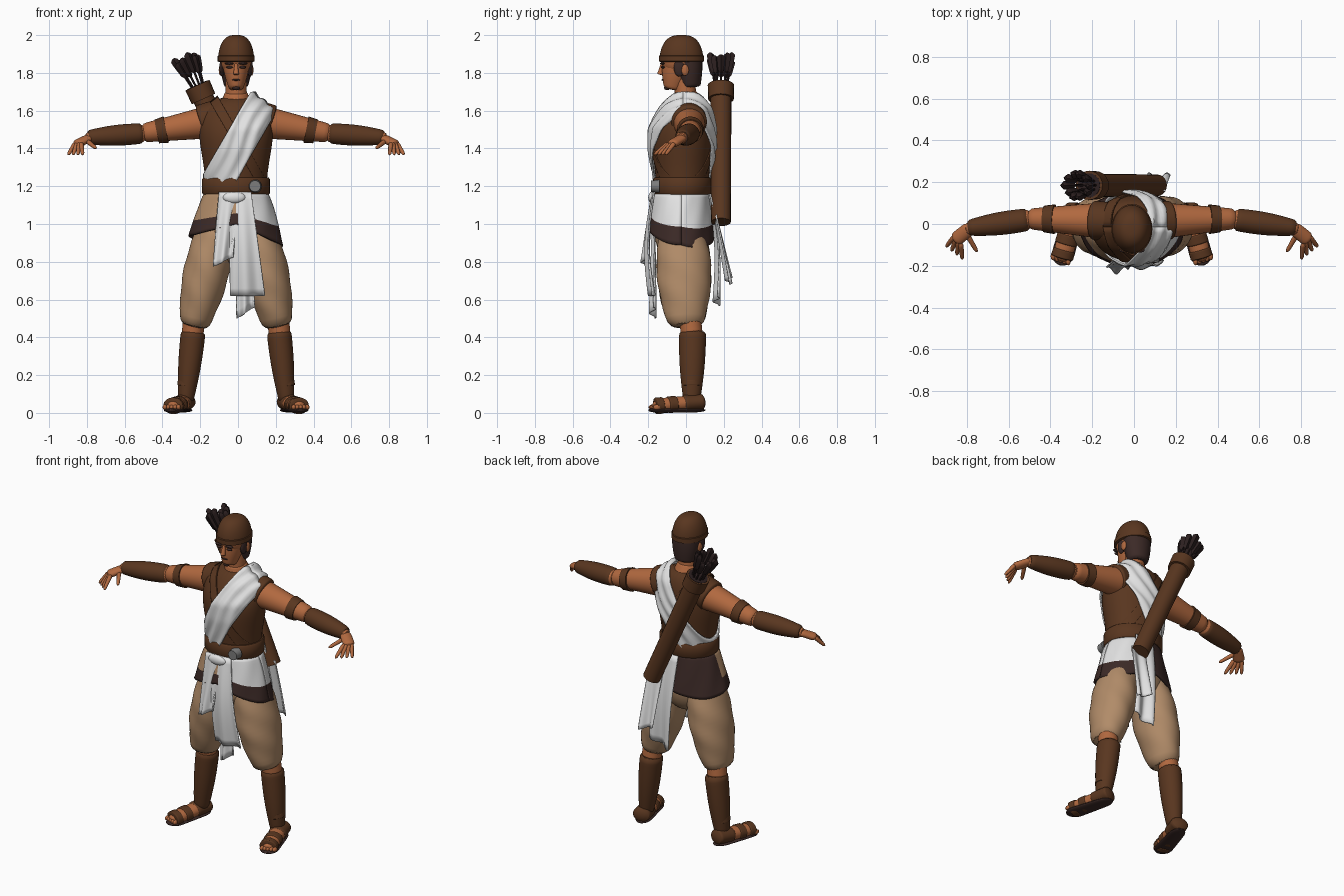
import bpy, bmesh
from math import sin, cos, pi
from mathutils import Vector
from mathutils.bvhtree import BVHTree

cube = bpy.data.objects.get("Cube")
if cube:
    bpy.data.objects.remove(cube)

CX = -.01   # body centre line
SIDES = (("left", 1), ("right", -1))
made = []


def material(name, *rgb):
    mat = bpy.data.materials.new(name)
    mat.use_nodes = True
    mat.diffuse_color = (*rgb, 1)
    mat.node_tree.nodes["Principled BSDF"].inputs["Base Color"].default_value = (*rgb, 1)
    return mat


SKIN = material("skin", .44, .14, .05)
BROWN = material("brown_leather", .1, .037, .014)
DARK = material("dark_brown", .045, .023, .02)
BLACK = material("arrow_black", .025, .014, .014)
TAN = material("tan_cloth", .44, .26, .14)
WHITE = material("white_cloth", .76, .76, .76)
METAL = material("grey_metal", .2, .2, .2)


def build(name, verts, faces, mats, smooth=0, thickness=0):
    mesh = bpy.data.meshes.new(name)
    mesh.from_pydata(verts, [], faces)
    bm = bmesh.new()
    bm.from_mesh(mesh)
    bmesh.ops.recalc_face_normals(bm, faces=bm.faces)
    bm.to_mesh(mesh)
    bm.free()
    for mat in mats:
        mesh.materials.append(mat)
    ob = bpy.data.objects.new(name, mesh)
    bpy.context.scene.collection.objects.link(ob)
    if thickness:
        ob.modifiers.new("thickness", "SOLIDIFY").thickness = thickness
    if smooth:
        subdivision = ob.modifiers.new("rounding", "SUBSURF")
        subdivision.levels = subdivision.render_levels = smooth
    made.append(ob)
    return ob


def ring_faces(count, n):
    faces = [(r * n + i, r * n + (i + 1) % n, (r + 1) * n + (i + 1) % n, (r + 1) * n + i)
             for r in range(count - 1) for i in range(n)]
    return faces + [tuple(range(n)), tuple(range((count - 1) * n, count * n))]


def loft(name, rings, mat, smooth=2, n=24):
    """Upright body from rings of (y, z, half width, half depth)."""
    verts = [(CX + a * cos(2 * pi * i / n), y + b * sin(2 * pi * i / n), z)
             for y, z, a, b in rings for i in range(n)]
    return build(name, verts, ring_faces(len(rings), n), [mat], smooth)


def hoop(name, y, z, width, depth, height, mat):
    rim = .007
    loft(name, [(y, z + h * height / 2, width - inset, depth - inset)
                for h, inset in ((-1, rim), (-.8, 0), (.8, 0), (1, rim))], mat, smooth=0, n=32)


def limb(name, start, end, r_start, r_end, mat, bulge=0, squash=(1, 1, 1), blunt=0,
         smooth=1, n=14, fold=0):
    """Tapered, optionally bulging, round-ended or folded bar between two points."""
    start, end, steps = Vector(start), Vector(end), 10
    turn = (end - start).to_track_quat("Z", "Y")
    verts = []
    for k in range(steps + 1):
        t = k / steps
        r = r_start + (r_end - r_start) * t + bulge * sin(pi * t)
        if blunt:
            r *= max(1 - abs(2 * t - 1) ** blunt, .1) ** .5
        for i in range(n):
            angle = 2 * pi * i / n
            spoke = turn @ Vector((cos(angle), sin(angle), 0)) * r * (1 + fold * sin(3 * angle + 2 * k))
            verts.append(start.lerp(end, t) + spoke * Vector(squash))
    return build(name, verts, ring_faces(steps + 1, n), [mat], smooth)


def mirrored(point, side):
    x, y, z = point
    return (CX + side * x, y, z)


def limbs(name, start, end, *args, **options):
    for tag, side in SIDES:
        limb(f"{tag}_{name}", mirrored(start, side), mirrored(end, side), *args, **options)


def ball(name, place, scale, mat):
    bpy.ops.mesh.primitive_uv_sphere_add(segments=16, ring_count=10, radius=1, location=place, scale=scale)
    ob = bpy.context.object
    ob.name = name
    ob.data.materials.append(mat)
    made.append(ob)


def balls(name, place, scale, mat):
    for tag, side in SIDES:
        ball(f"{tag}_{name}", mirrored(place, side), scale, mat)


def sheet(name, surface, nu, nv, mats, colour=None, thickness=.008):
    verts = [surface(i / nu, j / nv) for j in range(nv + 1) for i in range(nu + 1)]
    row = nu + 1
    cells = [(i, j) for j in range(nv) for i in range(nu)]
    faces = [(j * row + i, j * row + i + 1, (j + 1) * row + i + 1, (j + 1) * row + i) for i, j in cells]
    ob = build(name, verts, faces, mats, thickness=thickness)
    if colour:
        for face, (i, j) in zip(ob.data.polygons, cells):
            face.material_index = colour((i + .5) / nu, (j + .5) / nv)


def drape(name, top, bottom, width_top, width_bottom, slant=0, bow=0):
    """Hanging cloth with soft folds, a slanted hem and an outward bow."""
    def surface(u, v):
        p = Vector(top).lerp(Vector(bottom), v)
        p.x += (u - .5) * (width_top + (width_bottom - width_top) * v)
        p.y += bow * sin(pi * v) + .014 * sin(2.6 * pi * u + v) * (v + .2)
        p.z += slant * (u - .5) * v
        return p
    sheet(name, surface, 20, 14, [WHITE])


# Torso and neck
torso = loft("vest", [(-.02, .95, .15, .12), (-.02, 1.25, .16, .14), (-.02, 1.4, .19, .16),
                      (-.02, 1.5, .2, .16), (0, 1.6, .19, .13), (.01, 1.68, .09, .08)], BROWN, n=32)
limbs("vest_shoulder", (.05, .01, 1.585), (.19, .018, 1.535), .09, .096, BROWN, n=20)
limb("neck_base", (CX, .01, 1.6), (CX, -.005, 1.7), .1, .06, SKIN)
limb("neck", (CX, 0, 1.65), (CX, -.01, 1.8), .06, .055, SKIN)
tree = BVHTree.FromPolygons([v.co for v in torso.data.vertices], [p.vertices for p in torso.data.polygons])


# Bands wrapped from one shoulder to the opposite hip
def band(name, side, x, width, lift, ripple, mat):
    centre, along = Vector((x, -.015, 1.44)), Vector((.5 * side, 0, .866))
    across = Vector((-along.z * side, 0, .5))

    def surface(u, v):
        middle = centre + across * (v - .5) * width
        ray = along * cos(2 * pi * u) + Vector((0, sin(2 * pi * u), 0))
        hit = tree.ray_cast(middle + ray * 2, -ray)[0] or middle
        p = hit + ray * (lift + ripple * sin(5 * pi * v + 2 * sin(4 * pi * u)))
        p.z = max(p.z, 1.2)
        return p
    sheet(name, surface, 56, 14, [mat])


band("shoulder_sash", 1, .015, .17, .02, .006, WHITE)
band("quiver_strap", -1, 0, .05, .006, 0, BROWN)

# Belt and buckle
hoop("belt", -.02, 1.2, .18, .155, .09, BROWN)
limb("buckle", (.09, -.14, 1.2), (.09, -.185, 1.2), .036, .03, METAL, smooth=0)


# Hip wrap: white on the left, tan at the front right, leather hem all round
def wrap(u, v):
    c, s = cos(2 * pi * u), sin(2 * pi * u)
    hem = 1 - (.11 if c > 0 else .06) * abs(c) - .06 * max(s, 0)
    pleat = 1 + .01 * sin(18 * pi * u + 5 * v)
    return Vector((CX + c * (.17 + .08 * v ** .8) * pleat, -.025 + s * (.15 + .03 * v) * pleat,
                   1.16 + (hem - 1.16) * v))


def wrap_colour(u, v):
    if v > .62:
        return 1
    if cos(2 * pi * u) > 0:
        return 0
    return 1 if u < .5 else 2


sheet("hip_wrap", wrap, 64, 14, [WHITE, DARK, TAN], wrap_colour, .012)

# Trousers and lower legs
loft("trouser_seat", [(-.02, 1.18, .14, .12), (-.02, 1, .2, .15), (-.02, .88, .2, .15),
                      (-.01, .77, .06, .07)], TAN)
limbs("trouser_leg", (.1, -.02, 1), (.225, 0, .45), .095, .075, TAN, bulge=.036,
      squash=(1, 1.2, 1), n=28, fold=.04)
limbs("knee", (.22, .02, .52), (.23, .03, .42), .06, .06, SKIN)
limbs("legging", (.226, .035, .44), (.268, .03, .05), .068, .04, BROWN, bulge=.008, squash=(1, 1.1, 1))
limbs("ankle_strap", (.26, .03, .17), (.264, .03, .14), .05, .05, BROWN, squash=(1, 1.1, 1))

# Sandals: bare feet under broad straps
heel, toe = Vector((.26, .1, .06)), Vector((.34, -.18, .035))
limbs("foot", heel, toe, .05, .05, SKIN, squash=(1, 1, .8), blunt=8)
for begin, finish in ((0, .45), (.52, .72), (.78, .95)):
    limbs("sandal_strap", heel.lerp(toe, begin), heel.lerp(toe, finish), .055, .056, BROWN,
          squash=(1, 1, .82), blunt=20)
limbs("sole", (.26, .105, .014), (.345, -.2, .014), .045, .06, DARK, squash=(1, 1, .25), blunt=8)
for i in range(5):
    balls("toe", (.305 + .018 * i, -.178 + .006 * i, .03), (.012, .02, .014), SKIN)

# Arms
limbs("upper_arm", (.14, .016, 1.54), (.5, .025, 1.48), .09, .05, SKIN)
limbs("forearm", (.48, .025, 1.48), (.8, -.025, 1.455), .05, .03, SKIN)
limbs("armband", (.37, .023, 1.5), (.42, .024, 1.49), .071, .064, BROWN, smooth=0, n=20)
limbs("bracer", (.49, .022, 1.48), (.79, -.02, 1.458), .054, .037, BROWN, bulge=.01, n=20)

# Hands
limbs("palm", (.77, -.015, 1.46), (.85, -.08, 1.42), .034, .036, SKIN, squash=(1, 1, .6), blunt=8)
limbs("thumb", (.79, -.05, 1.44), (.74, -.135, 1.4), .015, .01, SKIN, blunt=8, n=8)
for i in range(4):
    limbs("finger", (.85 - .01 * i, -.06 - .01 * i, 1.43), (.89 - .026 * i, -.11 - .02 * i, 1.365),
          .015, .01, SKIN, blunt=8, n=8)

# Head and face
ball("skull", (CX, -.025, 1.87), (.086, .11, .1), SKIN)
limb("jaw", (CX, -.035, 1.87), (CX, -.075, 1.71), .084, .04, SKIN, bulge=.008, squash=(.9, 1.1, 1))
limb("nose", (CX, -.125, 1.85), (CX, -.138, 1.79), .008, .016, SKIN)
balls("ear", (.082, -.005, 1.815), (.01, .02, .03), SKIN)
balls("sideburn", (.074, -.035, 1.83), (.014, .03, .05), DARK)
balls("eye", (.035, -.122, 1.83), (.018, .01, .007), DARK)
balls("brow", (.036, -.125, 1.85), (.025, .012, .007), DARK)
ball("mouth", (CX, -.122, 1.763), (.022, .008, .005), DARK)
ball("chin_beard", (CX, -.1, 1.722), (.02, .016, .014), DARK)
limb("hair", (CX, .025, 1.72), (CX, .01, 1.9), .062, .09, DARK, bulge=.008, squash=(1, .85, 1))

# Cap
arcs = [pi * k / 13 for k in range(7)]
loft("cap", [(-.024, 1.865 + .137 * sin(t), .097 * cos(t) ** .7, .118 * cos(t) ** .7) for t in arcs], BROWN)
hoop("cap_band", -.024, 1.876, .098, .12, .035, BROWN)

# Cloths hanging from the belt
drape("front_cloth_long", (.01, -.175, 1.17), (.05, -.185, .62), .12, .18, bow=-.03)
drape("front_cloth_tail", (.02, -.175, 1.1), (.04, -.18, .53), .06, .09, .06)
drape("front_cloth_short", (-.05, -.18, 1.17), (-.08, -.225, .8), .1, .1, .05)
ball("cloth_knot", (-.02, -.18, 1.14), (.06, .02, .03), WHITE)
drape("back_cloth_long", (.03, .13, 1.16), (.07, .165, .59), .13, .14, .05, bow=.02)
drape("back_cloth_short", (.1, .16, 1.05), (.12, .23, .7), .1, .11, -.04)

# Quiver and arrows
base, mouth = Vector((.11, .185, 1.01)), Vector((-.215, .185, 1.735))
axis = (mouth - base).normalized()
limb("quiver", base, mouth, .052, .056, BROWN, smooth=0, n=20)
limb("quiver_rim", mouth - axis * .08, mouth, .068, .07, BROWN, smooth=0, n=20)
limb("quiver_opening", mouth - axis * .01, mouth + axis * .002, .058, .058, BLACK, smooth=0, n=20)
for i in range(10):
    angle = 2 * pi * i / 10
    spread = Vector((axis.z * cos(angle), sin(angle), -axis.x * cos(angle)))
    nock = mouth + spread * .06 + axis * (.15 + .015 * (i % 3))
    shaft = mouth + spread * .033
    limb("arrow_shaft", shaft, nock, .006, .006, BLACK, smooth=0, n=6)
    limb("arrow_feathers", shaft.lerp(nock, .35), nock, .014, .023, BLACK, blunt=8, smooth=0, n=4)

# Smooth shading with sharp edges kept
bpy.ops.object.select_all(action="DESELECT")
for ob in made:
    ob.select_set(True)
bpy.context.view_layer.objects.active = torso
bpy.ops.object.shade_smooth_by_angle(angle=.7)
